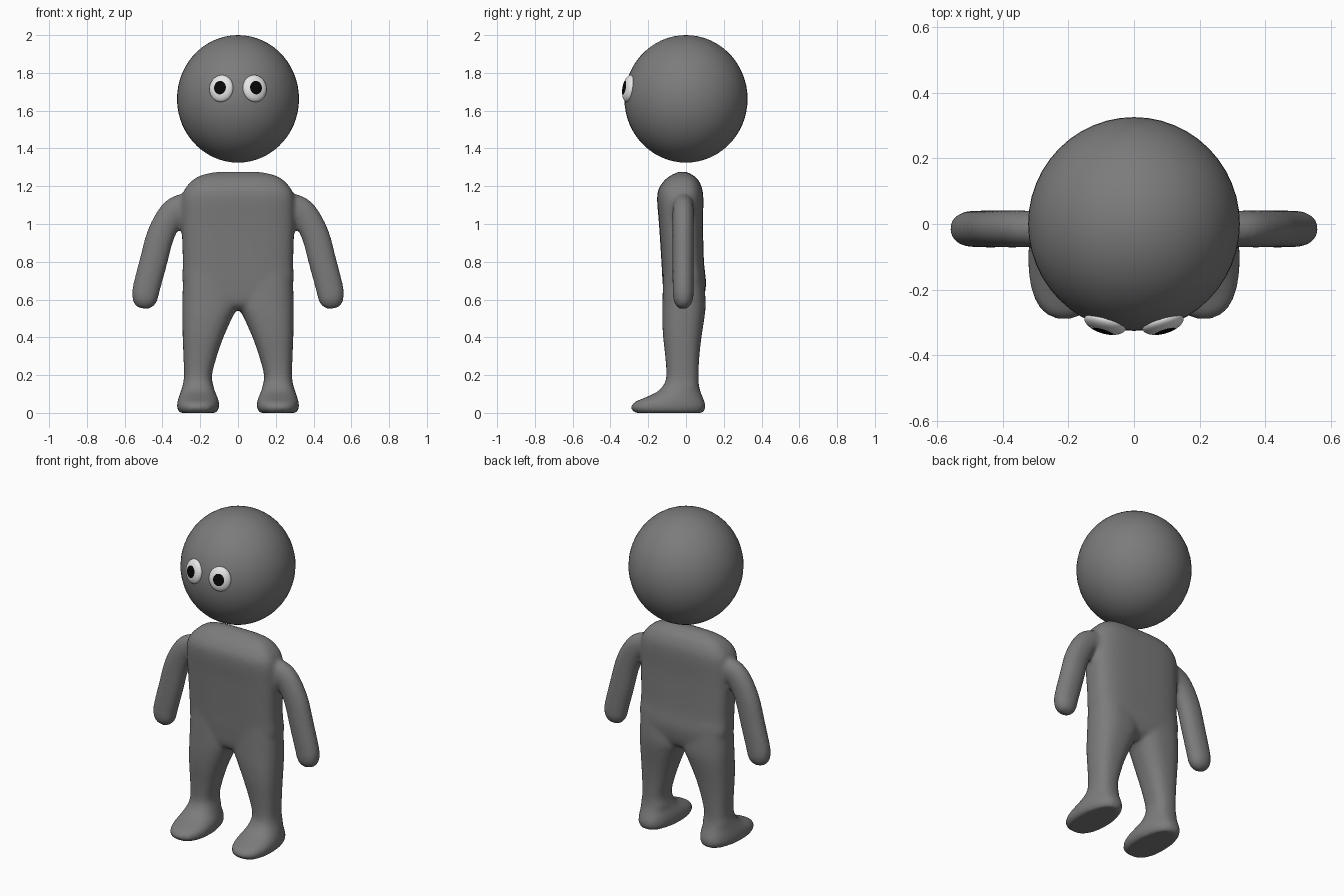
import bpy, bmesh, math
from mathutils import Vector, Matrix

if "Cube" in bpy.data.objects:
    bpy.data.objects.remove(bpy.data.objects["Cube"])


def material(name, value):
    m = bpy.data.materials.new(name)
    m.diffuse_color = (value, value, value, 1)
    m.use_nodes = True
    m.node_tree.nodes["Principled BSDF"].inputs["Base Color"].default_value = m.diffuse_color
    return m


GREY = material("body grey", 0.2)
WHITE = material("eye white", 0.8)
BLACK = material("pupil black", 0.002)


def smooth_rows(rows, steps=4):
    """Catmull-Rom resampling of a list of number tuples."""
    out = []
    for i in range(len(rows) - 1):
        p = [Vector(rows[max(0, min(len(rows) - 1, i + k))]) for k in (-1, 0, 1, 2)]
        for s in range(steps):
            t = s / steps
            out.append(0.5 * (2 * p[1] + (p[2] - p[0]) * t
                              + (2 * p[0] - 5 * p[1] + 4 * p[2] - p[3]) * t * t
                              + (3 * p[1] - p[0] - 3 * p[2] + p[3]) * t ** 3))
    return out + [Vector(rows[-1])]


def loft(bm, rings):
    loops = [[bm.verts.new(p) for p in ring] for ring in rings]
    n = len(loops[0])
    for a, b in zip(loops, loops[1:]):
        for i in range(n):
            bm.faces.new((a[i], a[(i + 1) % n], b[(i + 1) % n], b[i]))
    bm.faces.new(loops[0][::-1])
    bm.faces.new(loops[-1])


def oval(n=40, power=2.0):
    for i in range(n):
        a = 2 * math.pi * i / n
        c, s = math.cos(a), math.sin(a)
        yield (math.copysign(abs(c) ** (2 / power), c),
               math.copysign(abs(s) ** (2 / power), s))


def level_ring(row, side, power, heel=1.0):
    """Horizontal section from (z, x inner, x outer, y front, y back)."""
    z, x0, x1, y0, y1 = row
    ring = []
    for u, v in oval(power=power):
        w = 1 - (1 - heel) * max(0, v)
        ring.append((side * ((x0 + x1) / 2 + u * w * (x1 - x0) / 2),
                     (y0 + y1) / 2 + v * (y1 - y0) / 2, z))
    return ring


torso = [(0.545, -0.10, 0.10, -0.07, 0.04), (0.58, -0.22, 0.22, -0.11, 0.085),
         (0.68, -0.29, 0.29, -0.123, 0.106), (0.80, -0.292, 0.292, -0.13, 0.095),
         (1.00, -0.298, 0.298, -0.143, 0.09), (1.13, -0.298, 0.298, -0.153, 0.092),
         (1.19, -0.278, 0.278, -0.143, 0.085), (1.24, -0.23, 0.23, -0.105, 0.06),
         (1.265, -0.17, 0.17, -0.065, 0.025), (1.277, -0.10, 0.10, -0.035, 0.0)]
leg = [(0.0, 0.115, 0.31, -0.27, 0.09), (0.025, 0.10, 0.323, -0.292, 0.103),
       (0.055, 0.10, 0.322, -0.275, 0.10), (0.08, 0.107, 0.315, -0.22, 0.09),
       (0.11, 0.12, 0.305, -0.155, 0.078), (0.15, 0.132, 0.292, -0.117, 0.068),
       (0.20, 0.138, 0.286, -0.104, 0.066), (0.30, 0.112, 0.289, -0.11, 0.071),
       (0.40, 0.077, 0.293, -0.121, 0.082), (0.50, 0.033, 0.295, -0.126, 0.097),
       (0.58, 0.0, 0.295, -0.125, 0.104), (0.75, 0.0, 0.29, -0.12, 0.095)]
# arm path: x, z, half thickness across, half thickness in y
arm = [(0.22, 1.085, 0.075, 0.055), (0.30, 1.085, 0.073, 0.056),
       (0.355, 1.045, 0.073, 0.057), (0.41, 0.94, 0.074, 0.057),
       (0.448, 0.80, 0.074, 0.057), (0.485, 0.66, 0.073, 0.056),
       (0.493, 0.61, 0.069, 0.054), (0.499, 0.575, 0.055, 0.043),
       (0.502, 0.553, 0.03, 0.022)]

# body: overlapping lofts fused into one smooth skin
bm = bmesh.new()
loft(bm, [level_ring(r, 1, 3.2) for r in smooth_rows(torso)])
for side in (-1, 1):
    loft(bm, [level_ring(r, side, 2.5, 0.85 if r[0] < 0.12 else 1) for r in smooth_rows(leg)])
    path = smooth_rows(arm)
    rings = []
    for i, (x, z, rx, ry) in enumerate(path):
        a, b = path[max(0, i - 1)], path[min(len(path) - 1, i + 1)]
        d = Vector((b[0] - a[0], b[1] - a[1])).normalized()
        rings.append([(side * (x - d.y * u * rx), -0.015 + v * ry, z + d.x * u * rx)
                      for u, v in oval(24, 2.1)])
    loft(bm, rings)
# make every part face outward
bmesh.ops.recalc_face_normals(bm, faces=bm.faces[:])
mesh = bpy.data.meshes.new("body")
bm.to_mesh(mesh)
bm.free()
mesh.materials.append(GREY)
body = bpy.data.objects.new("body", mesh)
bpy.context.collection.objects.link(body)
fuse = body.modifiers.new("fuse", 'REMESH')
fuse.mode = 'VOXEL'
fuse.voxel_size = 0.012
fuse.use_smooth_shade = True
soften = body.modifiers.new("soften", 'SMOOTH')
soften.factor = 0.5
soften.iterations = 8


def ball(name, mats, matrix, pupil=None):
    bm = bmesh.new()
    bmesh.ops.create_uvsphere(bm, u_segments=48, v_segments=30, radius=1)
    for f in bm.faces:
        f.smooth = True
        c = f.calc_center_median()
        if pupil and c.z > 0 and math.hypot(c.x, c.y) < pupil:
            f.material_index = 1
    bm.transform(matrix)
    me = bpy.data.meshes.new(name)
    bm.to_mesh(me)
    bm.free()
    for m in mats:
        me.materials.append(m)
    ob = bpy.data.objects.new(name, me)
    bpy.context.collection.objects.link(ob)


# head
center, size = Vector((0, 0, 1.6625)), Vector((0.323, 0.326, 0.3375))
ball("head", [GREY], Matrix.Translation(center) @ Matrix.Diagonal((*size, 1)))

# eyes: flattened domes lying on the head, pupils at the pole
for side, name in ((-1, "right_eye"), (1, "left_eye")):
    x, z = side * 0.09, 0.056
    y = -size.y * math.sqrt(1 - (x / size.x) ** 2 - (z / size.z) ** 2)
    normal = Vector((x, y, z)).normalized()
    across = Vector((0, 0, 1)).cross(normal).normalized()
    turn = Matrix((across, normal.cross(across), normal)).transposed().to_4x4()
    ball(name, [WHITE, BLACK], Matrix.Translation(center + Vector((x, y, z)) - normal * 0.006)
         @ turn @ Matrix.Diagonal((0.065, 0.072, 0.03, 1)), 0.5)
